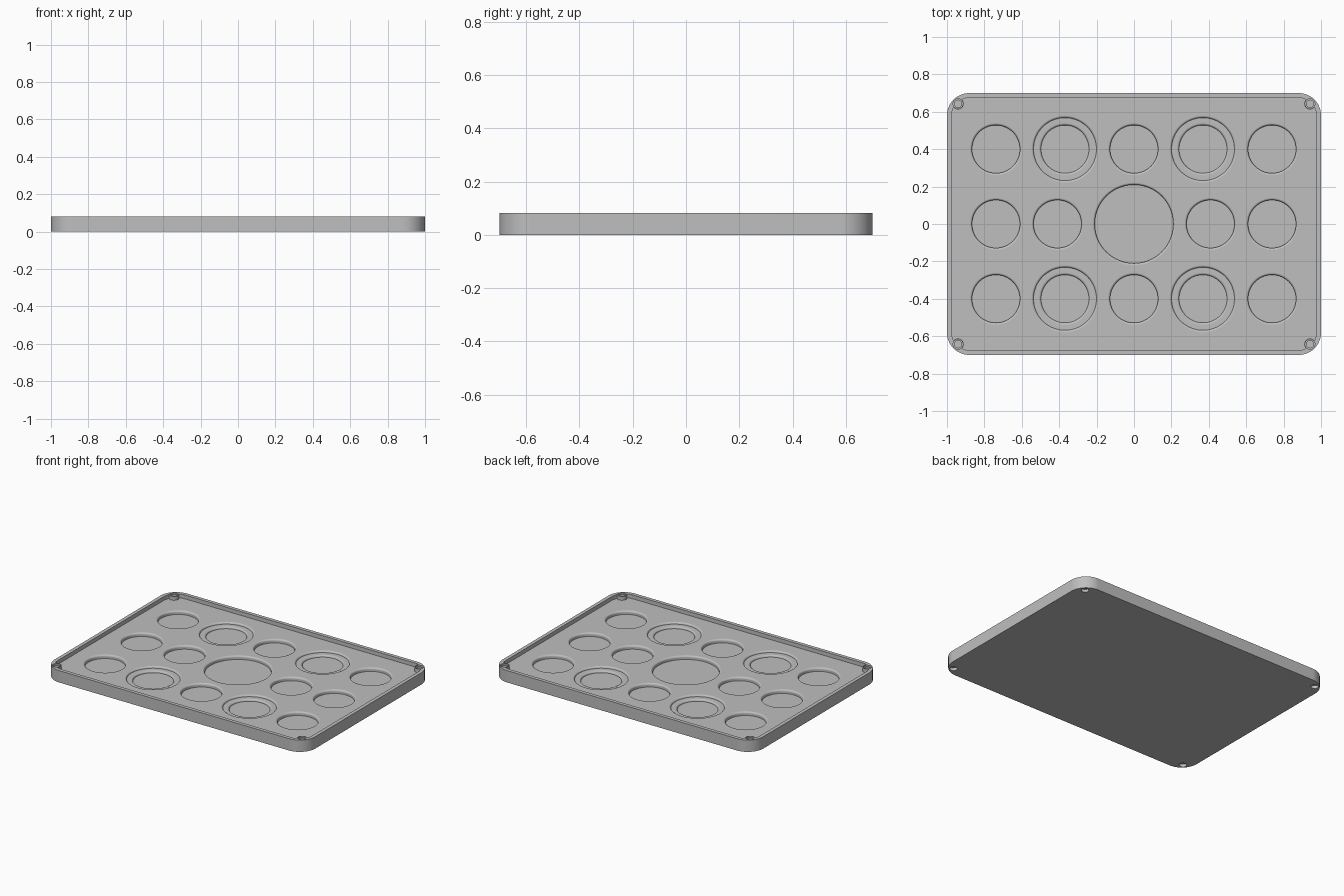
import bpy
import bmesh
from math import sin, cos, pi
from mathutils import Matrix, Vector

if "Cube" in bpy.data.objects:
    bpy.data.objects.remove(bpy.data.objects["Cube"])

HEIGHT = 0.082
FLOOR = 0.055        # level of the sunken top face
POCKET = 0.03        # bottom of the round pockets
STEP = 0.043         # ledge inside the double pockets
FILLET = 0.012

grey = bpy.data.materials.new("plain grey")
grey.use_nodes = True
colour = (0.52, 0.52, 0.52, 1)
grey.diffuse_color = colour
grey.node_tree.nodes["Principled BSDF"].inputs["Base Color"].default_value = colour


def make_object(name, bm):
    bmesh.ops.recalc_face_normals(bm, faces=bm.faces)
    mesh = bpy.data.meshes.new(name)
    bm.to_mesh(mesh)
    bm.free()
    mesh.materials.append(grey)
    obj = bpy.data.objects.new(name, mesh)
    bpy.context.collection.objects.link(obj)
    return obj


def rounded_slab(name, hx, hy, radius, z0, z1, segments=16):
    """Upright slab with rounded corners in plan."""
    bm = bmesh.new()
    ring = []
    for quarter, (sx, sy) in enumerate([(1, 1), (-1, 1), (-1, -1), (1, -1)]):
        for i in range(segments + 1):
            a = (quarter + i / segments) * pi / 2
            ring.append(bm.verts.new((sx * (hx - radius) + radius * cos(a),
                                      sy * (hy - radius) + radius * sin(a), z0)))
    face = bm.faces.new(ring)
    top = bmesh.ops.extrude_face_region(bm, geom=[face])["geom"]
    bmesh.ops.translate(bm, vec=(0, 0, z1 - z0),
                        verts=[v for v in top if isinstance(v, bmesh.types.BMVert)])
    return make_object(name, bm)


def lathe(bm, profile, x, y, steps=64):
    """Turn a closed (radius, z) profile about a vertical axis at x, y."""
    verts = [bm.verts.new((x + r, y, z)) for r, z in profile]
    edges = [bm.edges.new(pair) for pair in zip(verts, verts[1:])]
    bmesh.ops.spin(bm, geom=verts + edges, cent=(x, y, 0), axis=(0, 0, 1),
                   angle=2 * pi, steps=steps)
    bmesh.ops.remove_doubles(bm, verts=bm.verts, dist=0.00005)


def cylinder(bm, r, z0, z1, x, y):
    lathe(bm, [(0, z0), (r, z0), (r, z1), (0, z1)], x, y, 32)


def soft_edge(r, z):
    """Rounded lip leading from a wall of radius r out to level z."""
    return [(r + FILLET * (1 - cos(a)), z - FILLET * (1 - sin(a)))
            for a in (i * pi / 10 for i in range(6))]


def cut(target, cutter):
    mod = target.modifiers.new("cut", 'BOOLEAN')
    mod.operation = 'DIFFERENCE'
    mod.solver = 'EXACT'
    mod.object = cutter
    bpy.context.view_layer.objects.active = target
    bpy.ops.object.modifier_apply(modifier=mod.name)
    bpy.data.objects.remove(cutter)


corners = [(sx * 0.941, sy * 0.643) for sx in (-1, 1) for sy in (-1, 1)]

# Tray body and the sunken top, leaving a boss in each corner
tray = rounded_slab("tray", 1.0, 0.7, 0.12, 0, HEIGHT)
recess = rounded_slab("recess_cutter", 0.975, 0.675, 0.095, FLOOR, HEIGHT + 0.02)
bm = bmesh.new()
for x, y in corners:
    cylinder(bm, 0.031, 0, 0.2, x, y)
cut(recess, make_object("boss_cutter", bm))
cut(tray, recess)

# Round pockets with soft lips
bm = bmesh.new()


def pocket(x, y, r, ledge=None):
    profile = [(0, POCKET), (r, POCKET)]
    if ledge:
        profile += soft_edge(r, STEP) + [(ledge, STEP)]
        r = ledge
    top = FLOOR + 0.01
    profile += soft_edge(r, FLOOR) + [(r + FILLET, top), (0, top)]
    # Drop points that repeat where a lip starts on a ledge
    clean = [p for i, p in enumerate(profile)
             if i == 0 or (Vector(p) - Vector(profile[i - 1])).length > 0.0005]
    lathe(bm, clean, x, y)


pocket(0, 0, 0.21)
for sx in (-1, 1):
    pocket(sx * 0.738, 0, 0.128)
    pocket(sx * 0.409, 0, 0.128)
    for sy in (-1, 1):
        pocket(sx * 0.738, sy * 0.4, 0.128)
        pocket(sx * 0.369, sy * 0.4, 0.128, ledge=0.168)
for sy in (-1, 1):
    pocket(0, sy * 0.4, 0.128)
cut(tray, make_object("pocket_cutter", bm))

# Stepped sockets in the corner bosses, plain sockets underneath
bm = bmesh.new()
for x, y in corners:
    lathe(bm, [(0, 0.055), (0.019, 0.055), (0.019, 0.072), (0.026, 0.072),
               (0.026, 0.1), (0, 0.1)], x, y, 32)
    cylinder(bm, 0.024, -0.02, 0.02, x, y)
cut(tray, make_object("socket_cutter", bm))

# Smooth curved walls, crisp flat faces
bpy.ops.object.select_all(action='DESELECT')
tray.select_set(True)
bpy.context.view_layer.objects.active = tray
bpy.ops.object.shade_smooth_by_angle(angle=pi / 6)
normals = tray.modifiers.new("flat faces", 'WEIGHTED_NORMAL')
normals.keep_sharp = True
